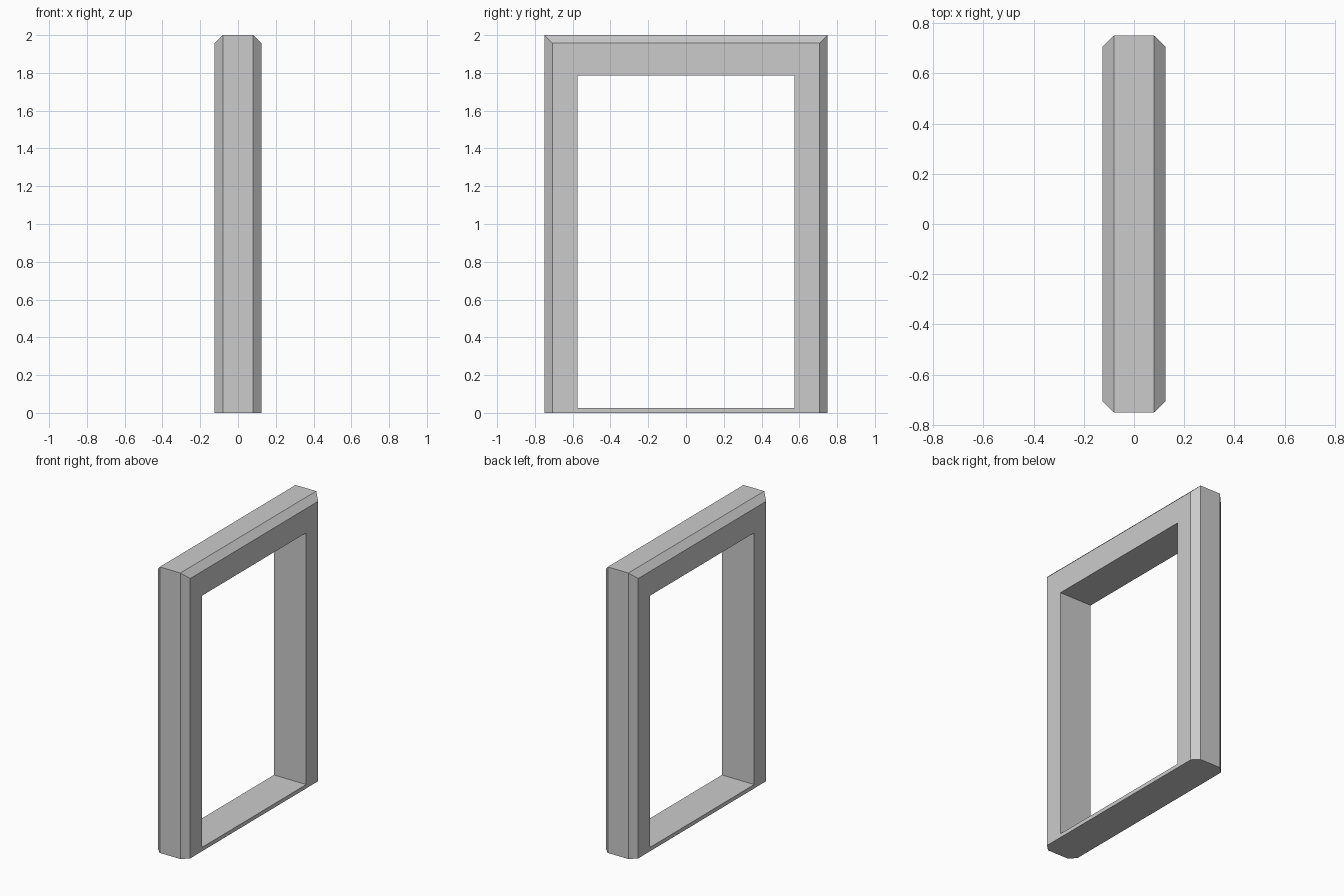
import bpy, bmesh

if "Cube" in bpy.data.objects:
    bpy.data.objects.remove(bpy.data.objects["Cube"])

# Cross-section of the frame: (x, half width in y, bottom z, top z)
RINGS = [
    (-0.125, 0.575, 0.027, 1.787),  # opening, one side
    (-0.125, 0.707, 0.0, 1.957),    # flat face, outer border
    (-0.08, 0.75, 0.0, 2.0),        # chamfer to the outer edge
    (0.08, 0.75, 0.0, 2.0),
    (0.125, 0.707, 0.0, 1.957),
    (0.125, 0.575, 0.027, 1.787),   # opening, other side
]


def ring(bm, x, w, z0, z1):
    return [bm.verts.new((x, y, z)) for y, z in ((-w, z0), (w, z0), (w, z1), (-w, z1))]


# Door frame: rectangular rings bridged into a closed loop
bm = bmesh.new()
rings = [ring(bm, *r) for r in RINGS]
for i, a in enumerate(rings):
    b = rings[(i + 1) % len(rings)]
    for k in range(4):
        n = (k + 1) % 4
        bm.faces.new((a[k], a[n], b[n], b[k]))
bmesh.ops.recalc_face_normals(bm, faces=bm.faces)

# Merge the coplanar underside strips into one flat face
under = [f for f in bm.faces if all(v.co.z < 0.001 for v in f.verts)]
bmesh.ops.dissolve_faces(bm, faces=under)

mesh = bpy.data.meshes.new("door_frame")
bm.to_mesh(mesh)
bm.free()
bpy.context.collection.objects.link(bpy.data.objects.new("door_frame", mesh))
